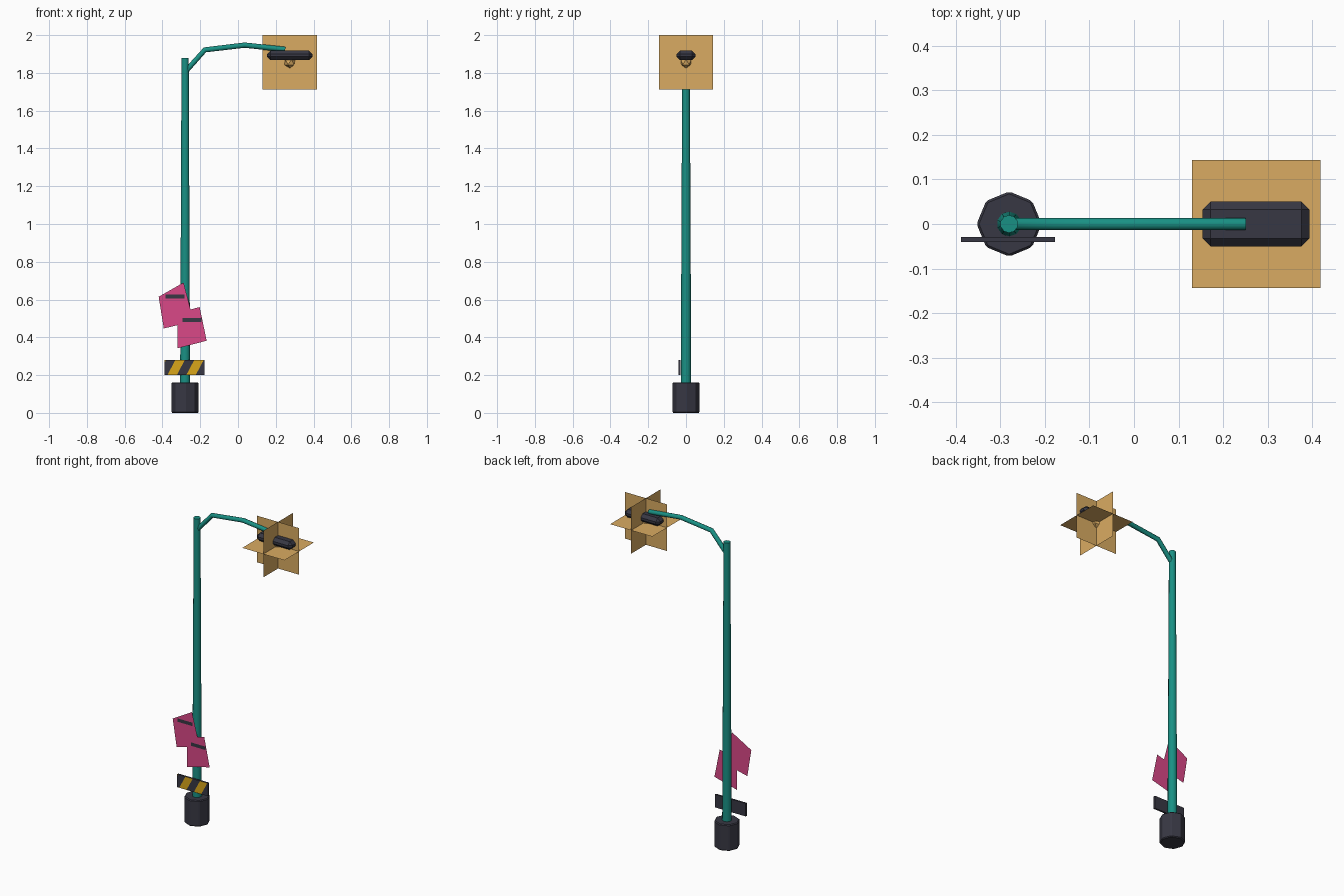
import bpy, bmesh, math
from mathutils import Vector, Matrix

cube = bpy.data.objects.get("Cube")
if cube:
    bpy.data.objects.remove(cube, do_unlink=True)


def material(name, rgb):
    m = bpy.data.materials.new(name)
    m.use_nodes = True
    col = [(c / 255) ** 2.2 for c in rgb] + [1]
    m.diffuse_color = col
    m.node_tree.nodes["Principled BSDF"].inputs["Base Color"].default_value = col
    return m


TEAL = material("teal paint", (31, 143, 131))
DARK = material("dark metal", (58, 58, 69))
PINK = material("pink paper", (217, 74, 134))
YELLOW = material("hazard yellow", (217, 165, 32))
GLOW = material("amber glow", (217, 170, 98))

POLE_X = -0.28
LAMP = Vector((0.274, 0, 1.857))


def make(name, bm, *mats, smooth=None):
    me = bpy.data.meshes.new(name)
    bm.to_mesh(me)
    bm.free()
    ob = bpy.data.objects.new(name, me)
    bpy.context.collection.objects.link(ob)
    for m in mats:
        me.materials.append(m)
    if smooth:
        bpy.ops.object.select_all(action='DESELECT')
        ob.select_set(True)
        bpy.context.view_layer.objects.active = ob
        bpy.ops.object.shade_smooth_by_angle(angle=math.radians(smooth))
    return ob


def column(name, mat, r1, r2, z1, z2, sides, smooth=None):
    bm = bmesh.new()
    bmesh.ops.create_cone(bm, cap_ends=True, segments=sides, radius1=r1, radius2=r2, depth=z2 - z1,
                          matrix=Matrix.Translation((POLE_X, 0, (z1 + z2) / 2)))
    return make(name, bm, mat, smooth=smooth)


def box(lo, hi):
    bm = bmesh.new()
    lo, hi = Vector(lo), Vector(hi)
    bmesh.ops.create_cube(bm, size=1, matrix=Matrix.Translation((lo + hi) / 2) @ Matrix.Diagonal((*(hi - lo), 1)))
    return bm


def sheet(name, mat, corners, y):
    # thin upright polygon facing the front
    bm = bmesh.new()
    bm.faces.new([bm.verts.new((x, y, z)) for x, z in corners])
    return make(name, bm, mat)


def bevel(ob, width):
    mod = ob.modifiers.new("bevel", 'BEVEL')
    mod.width, mod.segments = width, 1


# Footing and tapered pole
bevel(column("footing", DARK, 0.073, 0.073, 0, 0.162, 8), 0.005)
column("pole", TEAL, 0.028, 0.02, 0.1, 1.88, 10, smooth=40)

# Bent arm: a hexagonal ring swept along the path
path = [Vector((x, 0, z)) for x, z in ((-0.28, 1.805), (-0.175, 1.922), (0.035, 1.947), (0.25, 1.924))]
bm = bmesh.new()
rings = []
for i, p in enumerate(path):
    t = (path[min(i + 1, 3)] - path[max(i - 1, 0)]).normalized()
    up = Vector((-t.z, 0, t.x))
    angles = [k * math.tau / 8 for k in range(8)]
    rings.append([bm.verts.new(p + 0.014 * (math.cos(a) * up + math.sin(a) * Vector((0, 1, 0)))) for a in angles])
for a, b in zip(rings, rings[1:]):
    for k in range(8):
        n = (k + 1) % 8
        bm.faces.new((a[k], a[n], b[n], b[k]))
bm.faces.new(rings[0])
bm.faces.new(rings[-1])
bmesh.ops.recalc_face_normals(bm, faces=bm.faces)
make("arm", bm, TEAL, smooth=50)

# Lamp head, bulb and crossed glow planes
bevel(make("lamp_head", box((0.154, -0.05, 1.868), (0.394, 0.05, 1.918)), DARK), 0.018)
bm = bmesh.new()
bmesh.ops.create_icosphere(bm, subdivisions=1, radius=0.032, matrix=Matrix.Translation(LAMP))
make("bulb", bm, GLOW)
for name, axis in (("glow_level", None), ("glow_front", 'X'), ("glow_side", 'Y')):
    bm = bmesh.new()
    turn = Matrix.Rotation(math.pi / 2, 4, axis) if axis else Matrix()
    bmesh.ops.create_grid(bm, x_segments=1, y_segments=1, size=0.144, matrix=Matrix.Translation(LAMP) @ turn)
    make(name, bm, GLOW)

# Torn posters with a dark title bar each
sheet("upper_poster", PINK, ((-0.393, 0.447), (-0.235, 0.485), (-0.288, 0.69), (-0.42, 0.615)), -0.038)
sheet("lower_poster", PINK, ((-0.32, 0.342), (-0.166, 0.382), (-0.203, 0.56), (-0.32, 0.53)), -0.04)
for name, x, z in (("upper_poster_bar", -0.383, 0.606), ("lower_poster_bar", -0.293, 0.482)):
    sheet(name, DARK, ((x, z), (x + 0.1, z), (x + 0.1, z + 0.021), (x, z + 0.021)), -0.042)

# Hazard board: slanted cuts split the front face into alternating stripes
bm = box((-0.388, -0.04, 0.2), (-0.177, -0.029, 0.28))
SLANT, STEP, START = 0.53, 0.05, -0.424
for i in range(6):
    bmesh.ops.bisect_plane(bm, geom=bm.verts[:] + bm.edges[:] + bm.faces[:],
                           plane_co=(START + i * STEP, 0, 0.2), plane_no=(1, 0, -SLANT))
bm.normal_update()
for f in bm.faces:
    c = f.calc_center_median()
    stripe = math.floor((c.x - SLANT * (c.z - 0.2) - START) / STEP)
    f.material_index = 1 if f.normal.y < -0.5 and stripe % 2 else 0
make("hazard_board", bm, DARK, YELLOW)
